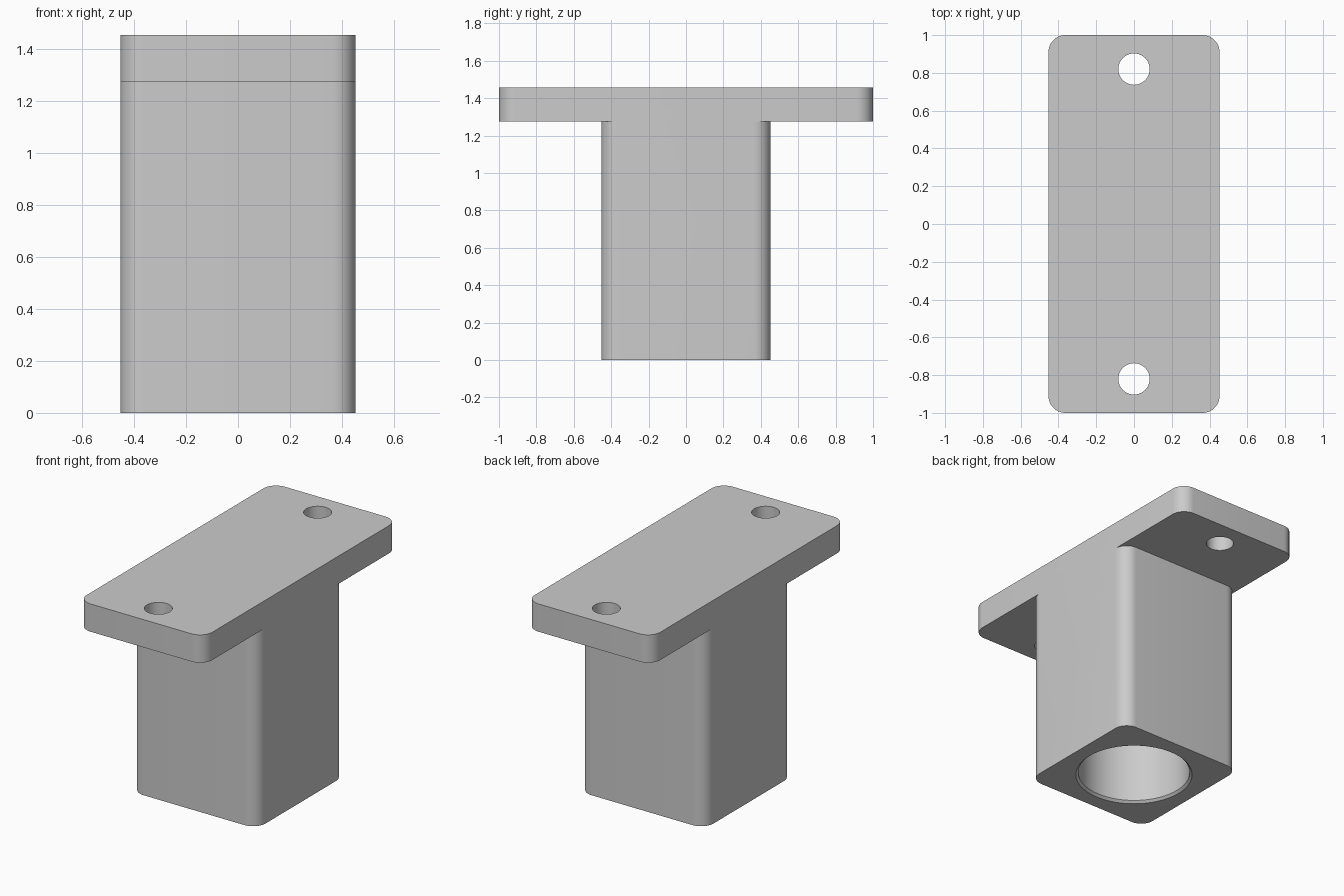
import bpy
import bmesh
from math import pi, cos, sin, radians

if "Cube" in bpy.data.objects:
    bpy.data.objects.remove(bpy.data.objects["Cube"])

HALF_WIDTH = 0.453
CORNER = 0.09
PLATE_BOTTOM, TOP = 1.275, 1.456
BORE = 0.342

grey = bpy.data.materials.new("light grey")
grey.use_nodes = True
grey.diffuse_color = (0.6, 0.6, 0.6, 1)
grey.node_tree.nodes["Principled BSDF"].inputs["Base Color"].default_value = (0.6, 0.6, 0.6, 1)


def loft(name, rings):
    """Solid skinned through matching rings of points, capped at both ends."""
    bm = bmesh.new()
    loops = [[bm.verts.new(p) for p in ring] for ring in rings]
    count = len(loops[0])
    for low, high in zip(loops, loops[1:]):
        for i in range(count):
            j = (i + 1) % count
            bm.faces.new((low[i], low[j], high[j], high[i]))
    bm.faces.new(loops[0][::-1])
    bm.faces.new(loops[-1])
    mesh = bpy.data.meshes.new(name)
    bm.to_mesh(mesh)
    bm.free()
    mesh.materials.append(grey)
    obj = bpy.data.objects.new(name, mesh)
    bpy.context.collection.objects.link(obj)
    return obj


def rounded_block(name, half_x, half_y, z0, z1, steps=10):
    outline = []
    for quarter, (sx, sy) in enumerate([(1, 1), (-1, 1), (-1, -1), (1, -1)]):
        for i in range(steps + 1):
            a = (quarter + i / steps) * pi / 2
            outline.append((sx * (half_x - CORNER) + CORNER * cos(a),
                            sy * (half_y - CORNER) + CORNER * sin(a)))
    return loft(name, [[(x, y, z) for x, y in outline] for z in (z0, z1)])


def turned(name, profile, y=0, sides=64):
    """Round solid from (radius, z) pairs."""
    return loft(name, [[(r * cos(2 * pi * i / sides), y + r * sin(2 * pi * i / sides), z)
                        for i in range(sides)] for r, z in profile])


def combine(target, tool, operation):
    tool.hide_render = True
    mod = target.modifiers.new(tool.name, 'BOOLEAN')
    mod.operation, mod.object, mod.solver = operation, tool, 'EXACT'
    bpy.context.view_layer.objects.active = target
    bpy.ops.object.modifier_apply(modifier=mod.name)
    bpy.data.objects.remove(tool)


# Square post and flange plate joined into one solid
bracket = rounded_block("mounting_bracket", HALF_WIDTH, HALF_WIDTH, 0, PLATE_BOTTOM)
plate = rounded_block("flange_plate", HALF_WIDTH, 1, PLATE_BOTTOM, TOP)
combine(bracket, plate, 'UNION')

# Blind bore with a small chamfer at its mouth
bore = turned("bore_cutter", [(BORE + 0.025, -0.01), (BORE, 0.015), (BORE, PLATE_BOTTOM)])
combine(bracket, bore, 'DIFFERENCE')

# Screw holes through both ends of the plate
for side in (-1, 1):
    hole = turned("screw_hole_cutter", [(0.083, PLATE_BOTTOM - 0.1), (0.083, TOP + 0.1)],
                  y=side * 0.82, sides=48)
    combine(bracket, hole, 'DIFFERENCE')

# Smooth rounds, crisp edges
bpy.ops.object.select_all(action='DESELECT')
bracket.select_set(True)
bpy.context.view_layer.objects.active = bracket
bpy.ops.object.shade_smooth_by_angle(angle=radians(30))
